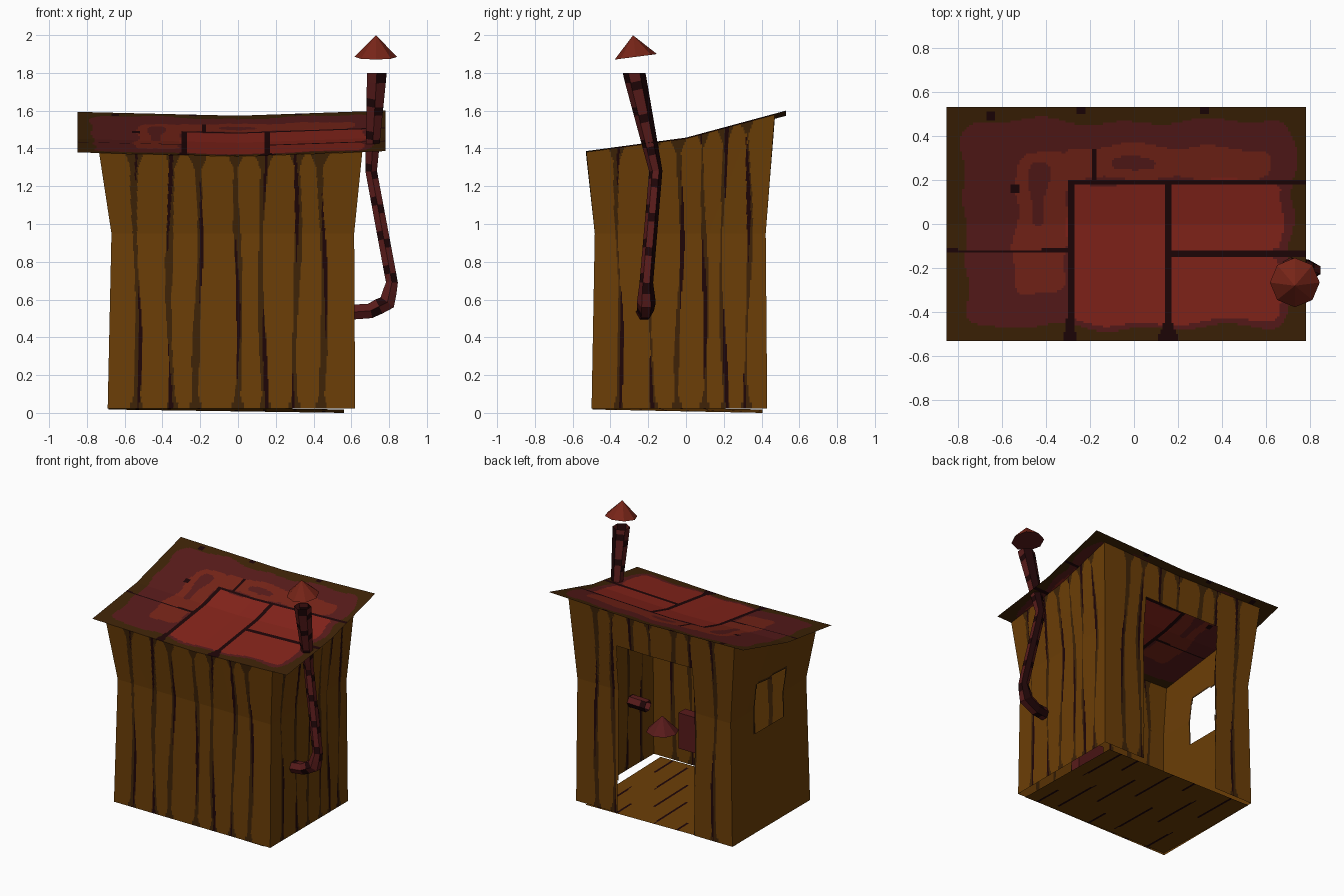
import bpy, bmesh, math
from mathutils import Vector

if "Cube" in bpy.data.objects:
    bpy.data.objects.remove(bpy.data.objects["Cube"])

# ---- colours ----
COLOURS = [("plank brown", (.148, .048, .002)), ("dark wood", (.048, .0165, .002)),
           ("black gap", (.013, .0016, .0021)), ("roof red", (.24, .018, .011)),
           ("worn red", (.185, .018, .009)), ("maroon", (.098, .011, .0105))]
MATS = []
for n, c in COLOURS:
    m = bpy.data.materials.new(n)
    m.diffuse_color = (*c, 1)
    m.use_nodes = True
    m.node_tree.nodes["Principled BSDF"].inputs["Base Color"].default_value = m.diffuse_color
    MATS.append(m)
PLANK, DARK, BLACK, RED, WORN, MAROON = range(6)


def finish(name, bm):
    me = bpy.data.meshes.new(name)
    bm.to_mesh(me)
    bm.free()
    for m in MATS:
        me.materials.append(m)
    ob = bpy.data.objects.new(name, me)
    bpy.context.collection.objects.link(ob)
    return ob


def sheet(name, nu, nv, pos, colour):
    """Grid surface; colour(point) gives a material index, or None for an opening."""
    bm = bmesh.new()
    g = [[bm.verts.new(pos(i / nu, j / nv)) for i in range(nu + 1)] for j in range(nv + 1)]
    for j in range(nv):
        for i in range(nu):
            idx = colour(Vector(pos((i + .5) / nu, (j + .5) / nv)))
            if idx is not None:
                f = bm.faces.new((g[j][i], g[j][i + 1], g[j + 1][i + 1], g[j + 1][i]))
                f.material_index = idx
    bmesh.ops.delete(bm, geom=[v for v in bm.verts if not v.link_faces], context='VERTS')
    return finish(name, bm)


# ---- roof ----
def roof_z(x, y):
    return 1.43 + (.135 * y if y < 0 else .27 * y) + (.035 * x if x > 0 else -.024 * x)


def inside(x, y, x0, x1, y0, y1, r=.06):
    """Wobbly rounded rectangle test."""
    w = .012 * math.sin(17 * x + 5 * y) + .01 * math.sin(23 * y - 7 * x)
    qx = max(x0 + r - x, x - x1 + r, 0)
    qy = max(y0 + r - y, y - y1 + r, 0)
    return math.hypot(qx, qy) < r + w


def roof_colour(p):
    x, y = p.x, p.y
    # seams between the tin sheets
    foot = .04 * max(0, 1 - (y + .53) / .1)
    if y < .2 and (abs(x + .29) < .015 + foot * .4 or abs(x - .155) < .011 + foot):
        return BLACK
    if x > -.29 and abs(y - .19) < .013 or x > .15 and abs(y + .135) < .011:
        return BLACK
    if x < -.3 and abs(y + .122) < (.013 if x > -.42 or x < -.8 else .006):
        return BLACK
    if abs(x + .18) < .009 and .2 < y < .34:
        return BLACK
    # nail spots on the border
    if any(math.hypot(x - a, y - b) < .022 for a, b in ((-.65, .49), (-.24, .52), (.32, .52), (-.54, .16))):
        return BLACK
    # bright sheets, worn areas, dark border
    for r in ((-.29, .155, -.45, .19), (.155, .68, -.13, .19), (.155, .67, -.44, -.14)):
        if inside(x, y, *r, .04):
            return RED
    if inside(x, y, -.54, -.31, -.31, .33) and not inside(x, y, -.48, -.40, -.02, .28, .04):
        return WORN
    if inside(x, y, -.32, .62, .2, .35) and not inside(x, y, -.1, .1, .25, .29, .02):
        return WORN
    return MAROON if inside(x, y, -.77, .72, -.47, .465, .1) else DARK


sheet("roof", 163, 106,
      lambda u, v: (-.85 + 1.63 * u, -.53 + 1.06 * v, roof_z(-.85 + 1.63 * u, -.53 + 1.06 * v)),
      roof_colour)

# ---- walls: corner positions at the foot, waist and top ----
LEVELS = [(-.69, .62, -.50, .43), (-.67, .615, -.483, .422), (-.735, .658, -.528, .47)]


def corner(k, level):
    x0, x1, y0, y1 = LEVELS[level]
    return ((x0, y0), (x1, y0), (x1, y1), (x0, y1))[k % 4]


def wall_pos(k):
    def pos(u, v):
        a = 0 if v < .5 else 1
        t = v * 2 - a
        p = []
        for lv in (a, a + 1):
            c, d = corner(k, lv), corner(k + 1, lv)
            x, y = (c[i] + (d[i] - c[i]) * u for i in (0, 1))
            p.append(Vector((x, y, (.024, .95, roof_z(x, y) - .001)[lv])))
        return p[0].lerp(p[1], t)
    return pos


X_GAPS = (-.53, -.365, -.205, -.01, .14, .30, .455)
Y_GAPS = (-.35, -.19, -.03, .09, .205, .32)


def planks(s, z, ztop, gaps, wide):
    """Dark, wavering gaps between planks that widen at the ends."""
    flare = .03 * max(0, 1 - (ztop - z) / .07) + .02 * max(0, 1 - (z - .03) / .05)
    for i, c in enumerate(gaps):
        d = s - c - .012 * math.sin(4 * z + 2 * i)
        side = 1 if i % 2 else -1
        if abs(d) < .003 + .008 * math.sin(5 * z + 1.7 * i):
            return BLACK
        if abs(d - side * .009) < wide + flare + .005 * math.sin(6 * z + 3 * i):
            return DARK
    return PLANK


def wall_colour(k):
    def colour(p):
        s, gaps = (p.x, X_GAPS) if k % 2 == 0 else (p.y, Y_GAPS)
        if k == 2 and -.37 < s < .27 and p.z < 1.29:        # doorway
            return None
        if k == 3:                                          # plain wall with window
            if -.20 < s < .14 and .78 < p.z < 1.14:
                return None
            return DARK if -.215 < s < .155 and .765 < p.z < 1.155 else PLANK
        return planks(s, p.z, roof_z(p.x, p.y), gaps, .015 if k % 2 == 0 else .009)
    return colour


for k, n in enumerate(("front_wall", "right_wall", "back_wall", "left_wall")):
    sheet(n, 200 if k % 2 == 0 else 140, 60, wall_pos(k), wall_colour(k))


# ---- floor, slightly tilted and short of the walls ----
def floor_pos(u, v):
    return (-.685 + 1.245 * u, -.495 + .9 * v, .036 - .018 * u - .018 * v)


def floor_colour(p):
    for c in X_GAPS:
        if abs(p.x - c) < .009 and math.sin(9 * p.y + 13 * p.x) > -.2:
            return BLACK
    return PLANK


sheet("floor", 140, 20, floor_pos, floor_colour)

# ---- stove pipe: six-sided tube along a bent path (x, y, z, radius) ----
PATH = [(.48, -.23, .525, .045), (.70, -.215, .54, .045), (.79, -.21, .585, .05),
        (.815, -.21, .69, .036), (.705, -.16, 1.28, .035), (.735, -.275, 1.8, .06)]
bm = bmesh.new()
pts = []
for a, b in zip(PATH, PATH[1:]):
    a, b = Vector(a), Vector(b)
    n = max(1, round((b - a).length / .045))
    pts += [a.lerp(b, i / n) for i in range(n)]
pts.append(Vector(PATH[-1]))
rings = []
for i, p in enumerate(pts):
    t = (pts[min(i + 1, len(pts) - 1)].xyz - pts[max(i - 1, 0)].xyz).normalized()
    if i == len(pts) - 1:
        t = Vector((0, 0, 1))
    e1 = Vector((0, 1, 0))
    e1 = (e1 - t * e1.dot(t)).normalized()
    e2 = t.cross(e1)
    rings.append([bm.verts.new(p.xyz + p.w * (math.cos(q) * e1 + math.sin(q) * e2))
                  for q in (j * math.pi / 3 for j in range(6))])
for i, (a, b) in enumerate(zip(rings, rings[1:])):
    for j in range(6):
        f = bm.faces.new((a[j], a[(j + 1) % 6], b[(j + 1) % 6], b[j]))
        f.material_index = BLACK if j == 5 or (i + j) % 4 == 0 else MAROON
finish("stove_pipe", bm)


# ---- rain cap and matching cap over the stove inside ----
def cap(name, loc, tilt, top):
    bm = bmesh.new()
    bmesh.ops.create_cone(bm, cap_ends=True, segments=8, radius1=.113, radius2=0, depth=.115)
    for f in bm.faces:
        f.material_index = top if f.normal.z > 0 else MAROON
    ob = finish(name, bm)
    ob.location = loc
    ob.rotation_euler = (tilt, 0, 0)


cap("chimney_cap", (.73, -.273, 1.942), .13, WORN)
cap("inner_cap", (.38, -.26, .41), 0, MAROON)

# ---- stove box inside ----
bm = bmesh.new()
bmesh.ops.create_cube(bm, size=1)
bmesh.ops.scale(bm, vec=(.22, .08, .27), verts=bm.verts)
for f in bm.faces:
    f.material_index = MAROON
finish("stove_box", bm).location = (.15, -.32, .38)
